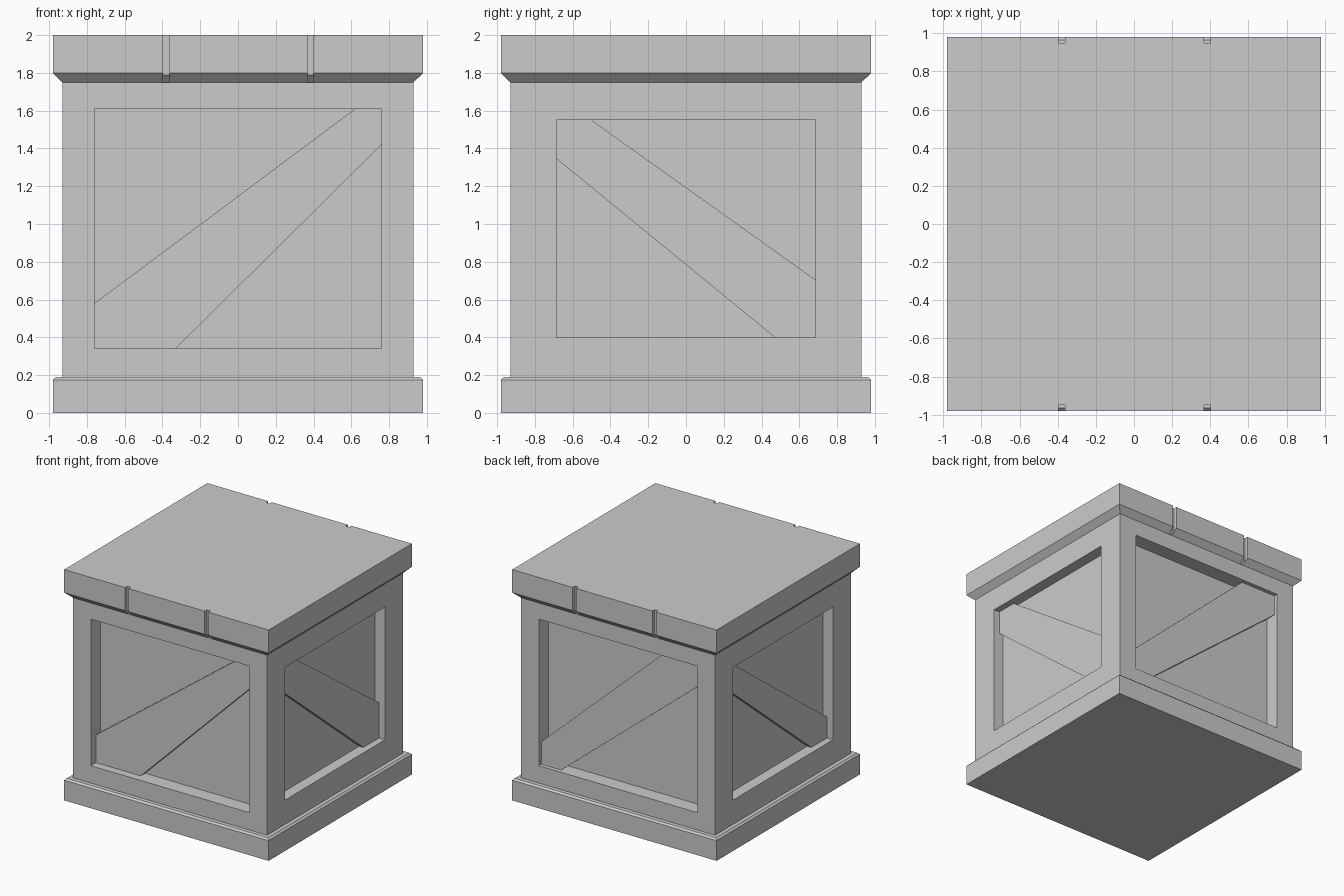
import bpy, bmesh
from math import pi
from mathutils import Matrix, Vector

if "Cube" in bpy.data.objects:
    bpy.data.objects.remove(bpy.data.objects["Cube"])


def finish(name, bm):
    bmesh.ops.recalc_face_normals(bm, faces=bm.faces)
    mesh = bpy.data.meshes.new(name)
    bm.to_mesh(mesh)
    bm.free()
    ob = bpy.data.objects.new(name, mesh)
    bpy.context.collection.objects.link(ob)
    return ob


def square_stack(name, profile):
    """Square rings (half width, height) skinned into a closed block."""
    bm = bmesh.new()
    rings = [[bm.verts.new((sx * r, sy * r, z))
              for sx, sy in ((-1, -1), (1, -1), (1, 1), (-1, 1))] for r, z in profile]
    for a, b in zip(rings, rings[1:]):
        for i in range(4):
            j = (i + 1) % 4
            bm.faces.new((a[i], a[j], b[j], b[i]))
    bm.faces.new(rings[0])
    bm.faces.new(rings[-1])
    return finish(name, bm)


def prism(name, points, extrude, turn=0):
    """Extruded polygon, turned about the vertical axis to face its side."""
    bm = bmesh.new()
    face = bm.faces.new([bm.verts.new(p) for p in points])
    new = bmesh.ops.extrude_face_region(bm, geom=[face])["geom"]
    bmesh.ops.translate(bm, vec=Vector(extrude),
                        verts=[v for v in new if isinstance(v, bmesh.types.BMVert)])
    bm.transform(Matrix.Rotation(turn * pi / 2, 4, 'Z'))
    return finish(name, bm)


def cut(target, cutter):
    cutter.hide_render = True
    mod = target.modifiers.new("cut", 'BOOLEAN')
    mod.operation = 'DIFFERENCE'
    mod.solver = 'EXACT'
    mod.object = cutter
    bpy.context.view_layer.objects.active = target
    bpy.ops.object.modifier_apply(modifier=mod.name)
    bpy.data.objects.remove(cutter)


WALL = 0.93

# Plinth, body and flared lid
square_stack("base", [(0.98, 0), (0.98, 0.175), (0.965, 0.19)])
body = square_stack("body", [(WALL, 0.19), (WALL, 1.75)])
lid = square_stack("lid", [(WALL, 1.75), (0.98, 1.80), (0.98, 2.0)])

# Sides: name, quarter turns, half width, bottom, top, panel depth, brace depth,
# then the brace edges: upper start z, upper end u, lower start u, lower end z
# (the side braces descend, so they are drawn mirrored with flip = -1)
sides = [
    ("front", 0, 0.76, 0.34, 1.61, 0.13, 0.07, 0.58, 0.62, -0.33, 1.42, 1),
    ("right", 1, 0.685, 0.40, 1.55, 0.097, 0.057, 0.705, 0.50, -0.47, 1.345, -1),
    ("back", 2, 0.76, 0.34, 1.61, 0.13, 0.035, 0.535, 0.41, -0.57, 1.43, 1),
    ("left", 3, 0.685, 0.40, 1.55, 0.097, 0.057, 0.58, 0.63, -0.47, 1.345, -1),
]
for name, turn, w, lo, hi, depth, near, up_z, up_u, low_u, low_z, flip in sides:
    # Recessed panel
    opening = [(-w, -1.1, lo), (w, -1.1, lo), (w, -1.1, hi), (-w, -1.1, hi)]
    cut(body, prism("recess", opening, (0, 1.1 - WALL + depth, 0), turn))
    # Tapered diagonal brace
    outline = [(-w, lo), (low_u, lo), (w, low_z), (w, hi), (up_u, hi), (-w, up_z)]
    prism(name + "_brace", [(flip * u, near - WALL, z) for u, z in outline],
          (0, depth - near, 0), turn)

# Board grooves across the front and back of the lid, following its flare
groove = [(-0.95, 2.1), (-0.95, 1.79), (-0.90, 1.74), (-1.1, 1.74), (-1.1, 2.1)]
for turn in (0, 2):
    for x in (-0.38, 0.384):
        x0 = (x if turn == 0 else -x) - 0.017
        cut(lid, prism("groove", [(x0, y, z) for y, z in groove], (0.034, 0, 0), turn))
